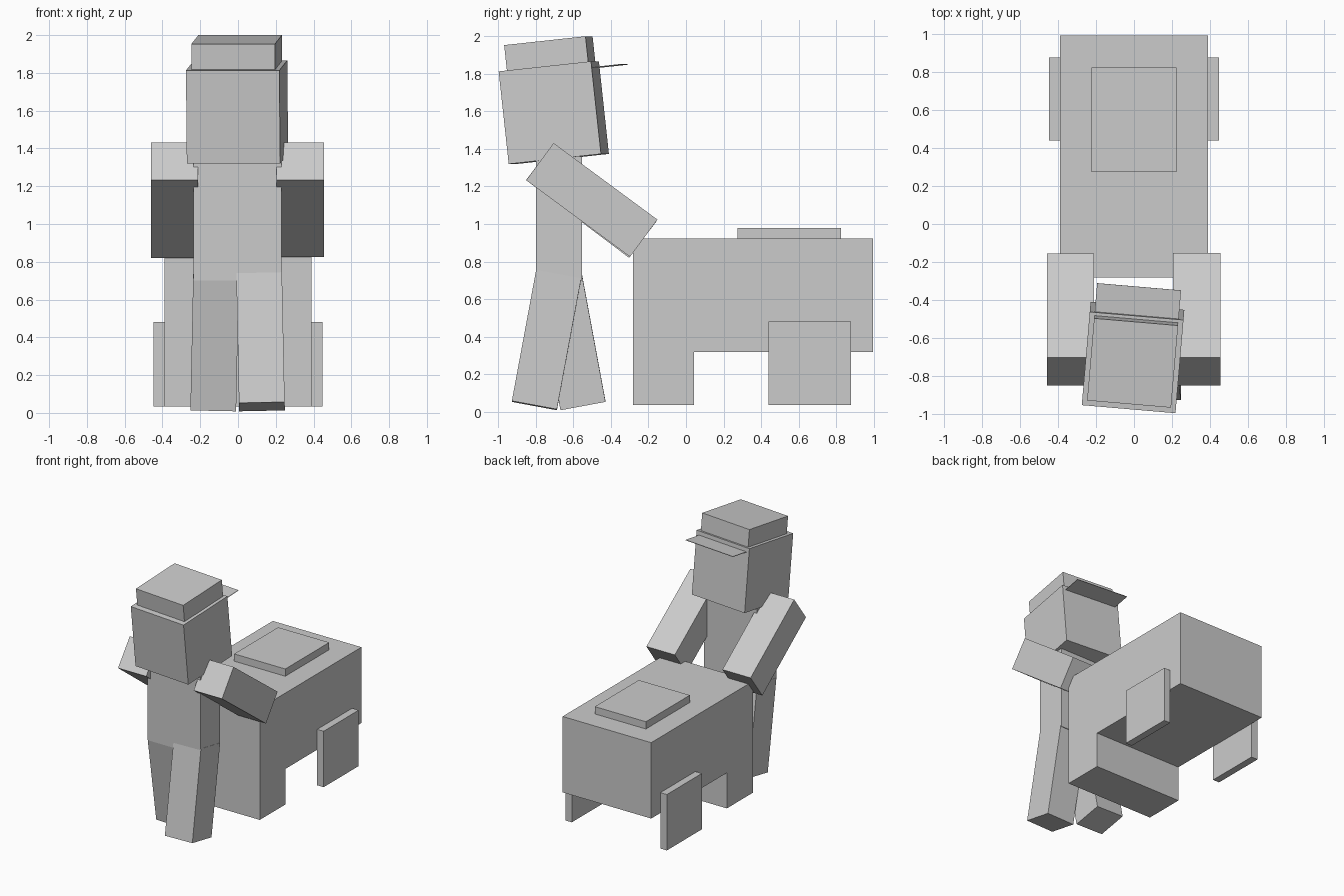
import bpy
from math import radians, sin, cos
from mathutils import Matrix, Vector, Euler

if "Cube" in bpy.data.objects:
    bpy.data.objects.remove(bpy.data.objects["Cube"])

grey = bpy.data.materials.new("plain grey")
grey.diffuse_color = (0.6, 0.6, 0.6, 1)
grey.use_nodes = True
grey.node_tree.nodes["Principled BSDF"].inputs["Base Color"].default_value = grey.diffuse_color


def box(name, lo, hi, matrix=Matrix()):
    """Box from corner lo to corner hi, placed by matrix."""
    lo, hi = Vector(lo), Vector(hi)
    bpy.ops.mesh.primitive_cube_add(size=1)
    ob = bpy.context.object
    ob.name = name
    size = hi - lo
    ob.data.transform(Matrix.Translation((lo + hi) / 2) @ Matrix.Diagonal((*size, 1)))
    ob.matrix_world = matrix
    ob.data.materials.append(grey)
    return ob


def pose(loc, rx=0, ry=0, rz=0):
    rot = Euler((radians(rx), radians(ry), radians(rz)))
    return Matrix.Translation(loc) @ rot.to_matrix().to_4x4()


# Cart: body with a full-width front foot, joined into one solid profile
profile = [(-0.283, 0.035), (0.043, 0.035), (0.043, 0.318), (0.995, 0.318),
           (0.995, 0.922), (-0.283, 0.922)]
n = len(profile)
verts = [(x, y, z) for x in (-0.39, 0.39) for y, z in profile]
faces = [tuple(range(n))[::-1], tuple(range(n, 2 * n))]
faces += [(i, (i + 1) % n, (i + 1) % n + n, i + n) for i in range(n)]
mesh = bpy.data.meshes.new("cart_body")
mesh.from_pydata(verts, [], faces)
mesh.materials.append(grey)
bpy.context.collection.objects.link(bpy.data.objects.new("cart_body", mesh))

# Cart lid and wheel plates
box("cart_lid", (-0.225, 0.273, 0.92), (0.225, 0.826, 0.98))
for side, label in ((-1, "left"), (1, "right")):
    xs = sorted((side * 0.39, side * 0.447))
    box(label + "_wheel_plate", (xs[0], 0.439, 0.035), (xs[1], 0.879, 0.48))

# Torso
box("torso", (-0.235, -0.80, 0.70), (0.231, -0.555, 1.36))

# Arms reach down toward the cart
for label, x0, x1, tilt in (("left", -0.46, -0.212, -37.0),
                            ("right", 0.205, 0.455, -36.4)):
    box(label + "_arm", (x0, 0, -0.123), (x1, 0.687, 0.123),
        pose((0, -0.778, 1.332), rx=tilt))

# Legs stride apart from the hip
for label, side, swing in (("left", -1, 10.5), ("right", 1, -10.5)):
    box(label + "_leg", (-0.121, -0.122, -0.71), (0.121, 0.122, 0),
        pose((side * 0.114 - 0.002, -0.678, 0.731), rx=swing, ry=-side * 1.2))

# Head, cap and brim share one tilted frame
head = pose((-0.005, -0.704, 1.593), rx=6.2, rz=-4.9)
box("head", (-0.248,) * 3, (0.248,) * 3, head)
box("cap", (-0.222, -0.206, 0.24), (0.222, 0.231, 0.384), head)
box("cap_brim", (-0.222, 0.20, 0.213), (0.222, 0.40, 0.217), head)
